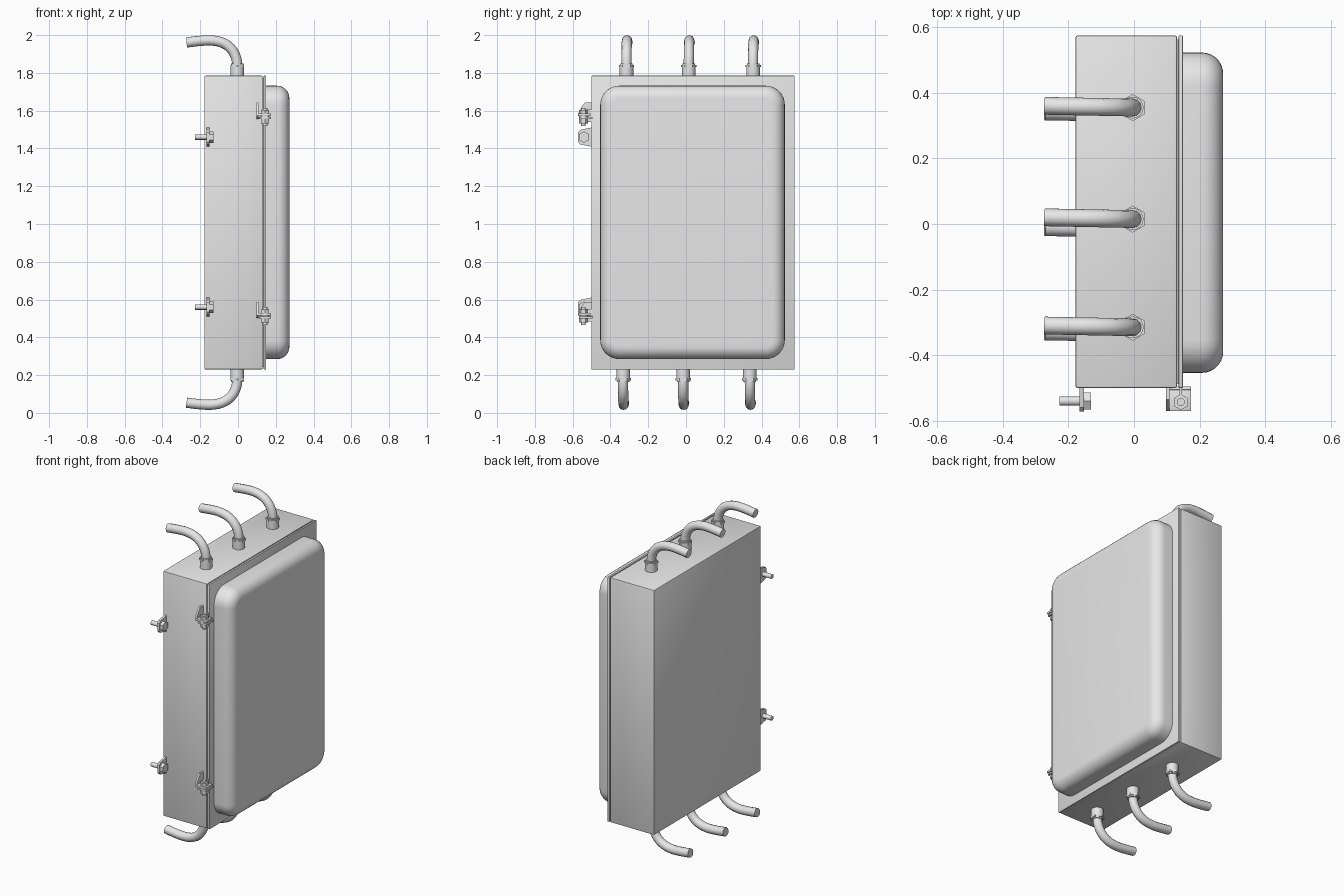
import bpy, bmesh, math
from mathutils import Matrix, Vector

if "Cube" in bpy.data.objects:
    bpy.data.objects.remove(bpy.data.objects["Cube"], do_unlink=True)

grey = bpy.data.materials.new("light_grey_metal")
grey.use_nodes = True
grey.diffuse_color = (0.8, 0.8, 0.8, 1)
grey.node_tree.nodes["Principled BSDF"].inputs["Base Color"].default_value = (0.8, 0.8, 0.8, 1)


def finish(name, bm, smooth=True):
    bmesh.ops.recalc_face_normals(bm, faces=bm.faces)
    me = bpy.data.meshes.new(name)
    bm.to_mesh(me)
    bm.free()
    me.materials.append(grey)
    ob = bpy.data.objects.new(name, me)
    bpy.context.collection.objects.link(ob)
    if smooth:
        bpy.ops.object.select_all(action='DESELECT')
        bpy.context.view_layer.objects.active = ob
        ob.select_set(True)
        bpy.ops.object.shade_smooth_by_angle(angle=math.radians(35))
    return ob


def box_mesh(lo, hi):
    bm = bmesh.new()
    bmesh.ops.create_cube(bm, size=1)
    for v in bm.verts:
        v.co = [l + (c + 0.5) * (h - l) for l, h, c in zip(lo, hi, v.co)]
    return bm


def box(name, lo, hi, bevel=0):
    bm = box_mesh(lo, hi)
    if bevel:
        bmesh.ops.bevel(bm, geom=bm.edges[:], offset=bevel, segments=2, profile=0.5, affect='EDGES')
    return finish(name, bm)


def rod(name, a, b, r, sides=20):
    a, b = Vector(a), Vector(b)
    rot = (b - a).to_track_quat('Z', 'Y').to_matrix().to_4x4()
    bm = bmesh.new()
    bmesh.ops.create_cone(bm, cap_ends=True, segments=sides, radius1=r, radius2=r,
                          depth=(b - a).length, matrix=Matrix.Translation((a + b) / 2) @ rot)
    return finish(name, bm)


def prism(name, outline, x0, x1):
    """Extrude a (y, z) outline along x."""
    bm = bmesh.new()
    face = bm.faces.new([bm.verts.new((x0, y, z)) for y, z in outline])
    ext = bmesh.ops.extrude_face_region(bm, geom=[face])
    for v in ext["geom"]:
        if isinstance(v, bmesh.types.BMVert):
            v.co.x = x1
    return finish(name, bm)


# Cabinet body, recessed seal and door flange
BOTTOM, TOP, FRONT, BACK = 0.23, 1.785, -0.5, 0.575
box("cabinet_body", (-0.178, FRONT, BOTTOM), (0.131, BACK, TOP), 0.006)
box("door_seal", (0.125, FRONT + 0.012, BOTTOM + 0.012), (0.142, BACK - 0.012, TOP - 0.012))
box("door_flange", (0.136, FRONT, BOTTOM), (0.149, BACK, TOP), 0.003)

# Raised door panel: round the outline, then the outer rim
bm = box_mesh((0.145, -0.454, 0.285), (0.272, 0.523, 1.732))
corners = [e for e in bm.edges if abs(e.verts[0].co.x - e.verts[1].co.x) > 0.1]
bmesh.ops.bevel(bm, geom=corners, offset=0.1, segments=8, profile=0.5, affect='EDGES')
rim = [e for e in bm.edges if all(v.co.x > 0.27 for v in e.verts)]
bmesh.ops.bevel(bm, geom=rim, offset=0.065, segments=7, profile=0.5, affect='EDGES')
finish("door_panel", bm)

# Bent conduits with their fittings, above and below
BEND = [(0, -0.02), (0, 0.06), (-0.01, 0.105), (-0.035, 0.145), (-0.075, 0.173),
        (-0.13, 0.186), (-0.19, 0.185), (-0.268, 0.176)]


def conduit(side, y, base, up):
    cu = bpy.data.curves.new("path", 'CURVE')
    cu.dimensions = '3D'
    cu.bevel_depth = 0.027
    cu.bevel_resolution = 4
    cu.use_fill_caps = True
    cu.resolution_u = 4
    sp = cu.splines.new('BEZIER')
    sp.bezier_points.add(len(BEND) - 1)
    for p, (x, h) in zip(sp.bezier_points, BEND):
        p.co = (x - 0.004, y - 0.02 * x, base + up * h)
        p.handle_left_type = p.handle_right_type = 'AUTO'
    tmp = bpy.data.objects.new("path", cu)
    bpy.context.collection.objects.link(tmp)
    bm = bmesh.new()
    deps = bpy.context.evaluated_depsgraph_get()
    bm.from_mesh(tmp.evaluated_get(deps).to_mesh())
    bpy.data.objects.remove(tmp, do_unlink=True)
    finish(side + "_conduit", bm)
    for part, h0, h1, r, n in (("sleeve", -0.005, 0.045, 0.036, 20),
                               ("hex_nut", 0.045, 0.058, 0.041, 6),
                               ("collar", 0.058, 0.066, 0.033, 20)):
        rod(side + "_conduit_" + part, (-0.004, y, base + up * h0), (-0.004, y, base + up * h1), r, n)


for y in (-0.315, 0.015, 0.355):
    conduit("top", y, TOP, 1)
for y in (-0.333, -0.015, 0.338):
    conduit("bottom", y, BOTTOM, -1)

# Mounting lugs with a bolt pointing backwards
for z in (0.56, 1.46):
    prism("mounting_lug", [(-0.495, z - 0.052), (-0.495, z + 0.052), (-0.56, z + 0.038),
                           (-0.572, z + 0.025), (-0.572, z - 0.025), (-0.56, z - 0.038)], -0.166, -0.152)
    rod("lug_bolt_head", (-0.154, -0.54, z), (-0.131, -0.54, z), 0.03, 6)
    rod("lug_bolt_shank", (-0.227, -0.54, z), (-0.15, -0.54, z), 0.014)

# Door clamps: upright bracket on the body, shelf on the door, bolt through both
for z in (0.52, 1.575):
    prism("clamp_bracket", [(-0.495, z - 0.02), (-0.495, z + 0.068), (-0.535, z + 0.068),
                            (-0.55, z + 0.05), (-0.57, z + 0.012), (-0.57, z - 0.002)], 0.097, 0.109)
    box("clamp_shelf", (0.1, -0.571, z - 0.004), (0.174, -0.505, z + 0.01), 0.002)
    box("door_shelf", (0.112, -0.566, z - 0.02), (0.174, -0.495, z - 0.008), 0.002)
    rod("clamp_washer", (0.143, -0.543, z - 0.008), (0.143, -0.543, z - 0.004), 0.024)
    rod("clamp_bolt_head", (0.143, -0.543, z + 0.01), (0.143, -0.543, z + 0.028), 0.024, 6)
    rod("clamp_bolt_shank", (0.143, -0.543, z - 0.056), (0.143, -0.543, z + 0.04), 0.012)
    rod("clamp_nut", (0.143, -0.543, z - 0.042), (0.143, -0.543, z - 0.02), 0.024, 6)
    box("door_clamp_tab", (0.138, -0.53, z - 0.035), (0.147, -0.495, z + 0.03))
